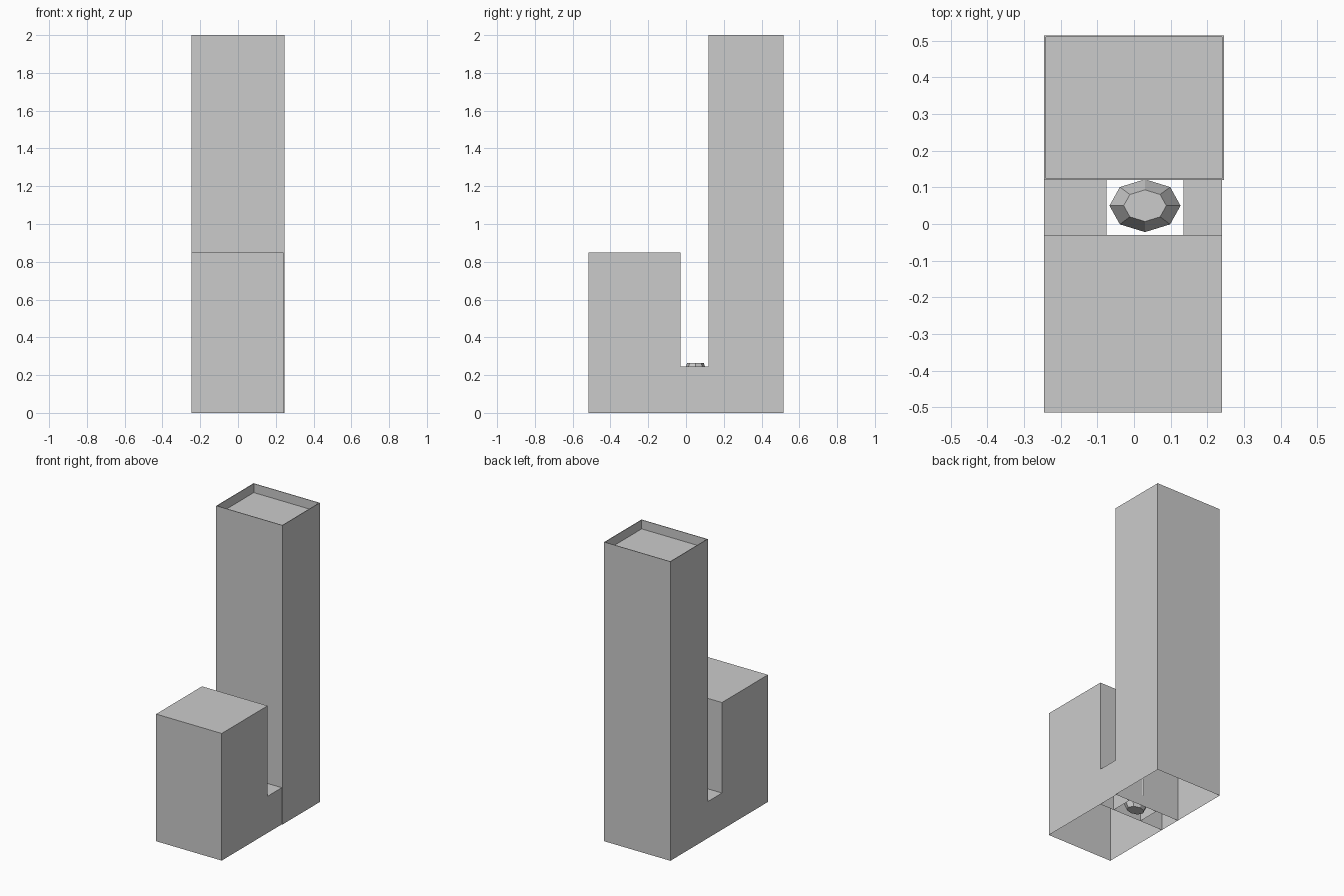
import bpy, bmesh, math
from mathutils import Vector

cube = bpy.data.objects.get("Cube")
if cube:
    bpy.data.objects.remove(cube, do_unlink=True)

grey = bpy.data.materials.new("plain grey")
grey.use_nodes = True
grey.diffuse_color = (0.6, 0.6, 0.6, 1)
grey.node_tree.nodes["Principled BSDF"].inputs["Base Color"].default_value = (0.6, 0.6, 0.6, 1)


def finish(name, bm):
    mesh = bpy.data.meshes.new(name)
    bm.to_mesh(mesh)
    bm.free()
    mesh.materials.append(grey)
    obj = bpy.data.objects.new(name, mesh)
    bpy.context.collection.objects.link(obj)
    return obj


def open_box(lo, hi, open_sides):
    """Box between two corners, without the faces whose normals are listed."""
    bm = bmesh.new()
    bmesh.ops.create_cube(bm, size=1)
    bm.normal_update()
    gone = [f for f in bm.faces if any(f.normal.dot(Vector(s)) > 0.9 for s in open_sides)]
    bmesh.ops.delete(bm, geom=gone, context='FACES')
    for v in bm.verts:
        v.co = [lo[i] if v.co[i] < 0 else hi[i] for i in range(3)]
    bm.normal_update()
    return bm


DOWN, FRONT, BACK = (0, 0, -1), (0, -1, 0), (0, 1, 0)
LEFT_X, RIGHT_X = -0.245, 0.24
GAP_FRONT, GAP_BACK, GAP_Z = -0.03, 0.12, 0.245

# Low front block, hollow underneath
finish("front_block", open_box((LEFT_X, -0.515, 0), (RIGHT_X, GAP_FRONT, 0.85), [DOWN]))

# Tall tower with a thin rim around a sunken roof
bm = open_box((LEFT_X, GAP_BACK, 0), (0.245, 0.515, 2), [DOWN])
roof = [f for f in bm.faces if f.normal.z > 0.9]
bmesh.ops.inset_region(bm, faces=roof, thickness=0.006)
sunk = bmesh.ops.extrude_discrete_faces(bm, faces=roof)["faces"]
bmesh.ops.translate(bm, verts=sunk[0].verts[:], vec=(0, 0, -0.06))
finish("tower", bm)

# Low links on both sides of the shaft between block and tower
for name, x0, x1 in (("right_link", LEFT_X, -0.075), ("left_link", 0.135, RIGHT_X)):
    finish(name, open_box((x0, GAP_FRONT, 0), (x1, GAP_BACK, GAP_Z), [DOWN, FRONT, BACK]))

# Eight-sided oval barrel standing in the shaft
bm = bmesh.new()
rings = []
for z, scale in ((0, 0.6), (0.075, 1), (0.19, 1), (0.265, 0.6)):
    angles = [math.tau * i / 8 for i in range(8)]
    rings.append([bm.verts.new((0.03 + 0.097 * scale * math.cos(a),
                                0.05 + 0.072 * scale * math.sin(a), z)) for a in angles])
for low, high in zip(rings, rings[1:]):
    for i in range(8):
        j = (i + 1) % 8
        bm.faces.new((low[i], low[j], high[j], high[i]))
bm.faces.new(rings[0][::-1])
bm.faces.new(rings[-1])
finish("barrel", bm)
